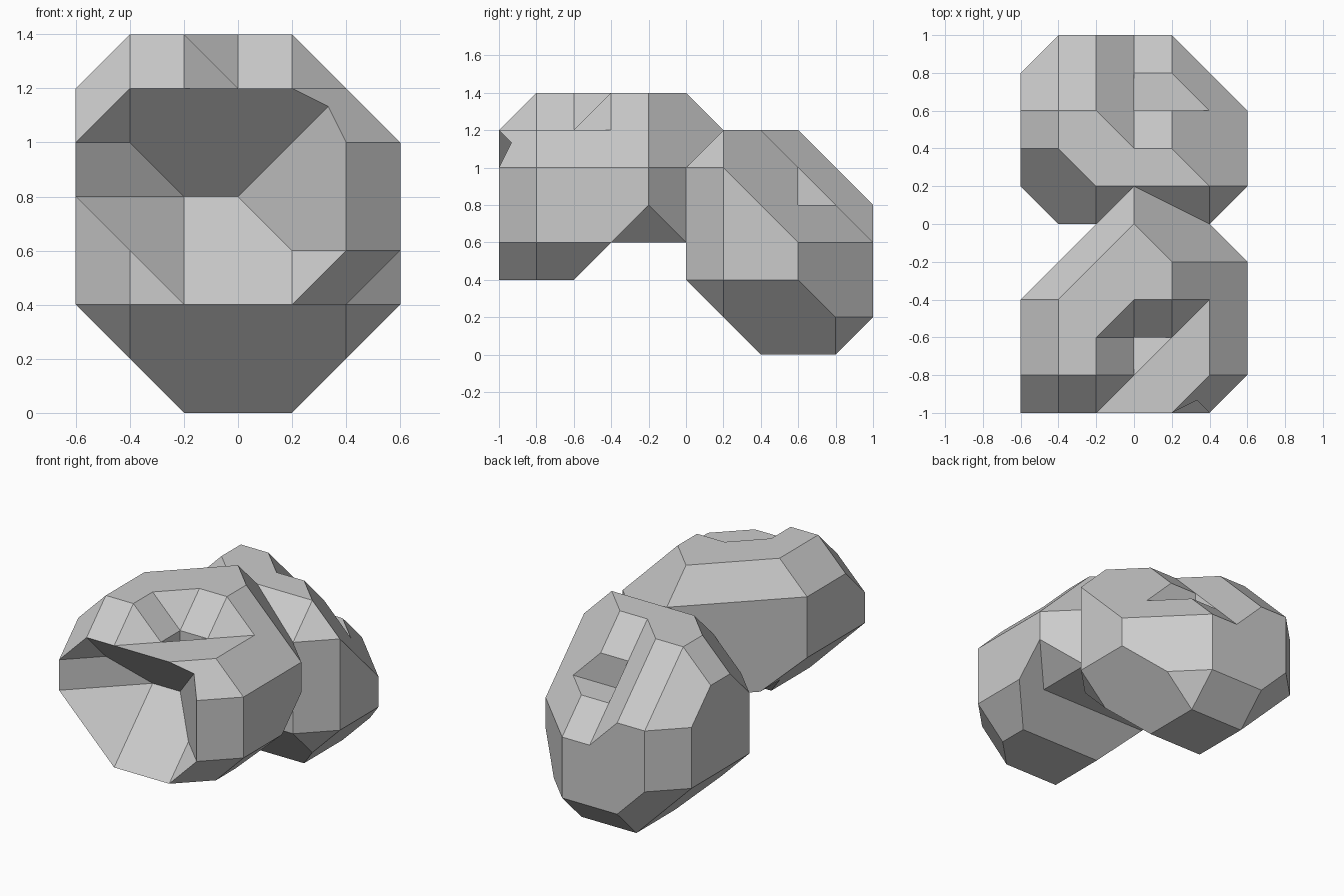
import bpy
import bmesh
from mathutils import Matrix, Vector

UNIT = 0.2   # lattice step

cube = bpy.data.objects.get("Cube")
if cube:
    bpy.data.objects.remove(cube, do_unlink=True)

grey = bpy.data.materials.new("plain grey")
grey.use_nodes = True
grey.diffuse_color = (0.6, 0.6, 0.6, 1)
grey.node_tree.nodes["Principled BSDF"].inputs["Base Color"].default_value = (0.6, 0.6, 0.6, 1)

BOUNDS = [("+x", 9), ("-x", 9), ("+y", 9), ("-y", 9), ("+z", 9), ("-z", 9)]


def direction(text):
    """Turn a text such as +x-y into a plane normal."""
    return Vector([("+" + a in text) - ("-" + a in text) for a in "xyz"])


def block(name, limits):
    """Convex solid bounded by planes, each given as normal text and offset."""
    planes = [(direction(t), d) for t, d in limits + BOUNDS]
    corners = set()
    for i, (n1, d1) in enumerate(planes):
        for j in range(i + 1, len(planes)):
            n2, d2 = planes[j]
            for n3, d3 in planes[j + 1:]:
                m = Matrix((n1, n2, n3))
                if abs(m.determinant()) < 0.5:
                    continue
                p = m.inverted() @ Vector((d1, d2, d3))
                if all(n.dot(p) < d + 0.001 for n, d in planes):
                    corners.add(tuple(round(c, 3) + 0.0 for c in p))
    bm = bmesh.new()
    for c in sorted(corners):
        bm.verts.new(Vector(c) * UNIT)
    bmesh.ops.convex_hull(bm, input=bm.verts[:])
    loose = [v for v in bm.verts if not v.link_faces]
    bmesh.ops.delete(bm, geom=loose, context="VERTS")
    bmesh.ops.dissolve_limit(bm, angle_limit=0.02, verts=bm.verts[:], edges=bm.edges[:])
    bmesh.ops.recalc_face_normals(bm, faces=bm.faces[:])
    mesh = bpy.data.meshes.new(name)
    bm.to_mesh(mesh)
    bm.free()
    mesh.materials.append(grey)
    obj = bpy.data.objects.new(name, mesh)
    bpy.context.collection.objects.link(obj)
    return obj


def combine(obj, tools, operation):
    """Apply a boolean with each tool, then drop the tools."""
    for tool in tools:
        tool.hide_render = True
        mod = obj.modifiers.new("shape", "BOOLEAN")
        mod.operation = operation
        mod.solver = "EXACT"
        mod.object = tool
    bpy.context.view_layer.update()
    graph = bpy.context.evaluated_depsgraph_get()
    mesh = bpy.data.meshes.new_from_object(obj.evaluated_get(graph))
    obj.modifiers.clear()
    obj.data = mesh
    for tool in tools:
        bpy.data.objects.remove(tool, do_unlink=True)


# Front lobe: a bevelled upper mass with a lower chin
front_shell = [
    ("+x", 3), ("-x", 3), ("+z", 7), ("-y", 5),
    ("-x+z", 9), ("+x+z", 8), ("+x+y+z", 7), ("-x+y+z", 7),
    ("-x+y", 1), ("-y+z", 11), ("-x-y+z", 13), ("+x-y+z", 12),
    ("+x-y", 7), ("+x+y", 2), ("+x-y-z", 4), ("-x-z", -1),
]
front_lobe = block("front_lobe", front_shell + [("-z", -3), ("+x-z", -1)])
chin = block("chin", front_shell + [("-z", -2), ("+x-z", 0), ("+y-z", -5)])
combine(front_lobe, [chin], "UNION")

# Mouth hollow, crown step and small pit of the front lobe
mouth = block("mouth_cutter", [
    ("+y", -3), ("-x+y", -2), ("-x+y+z", 3), ("+y+z", 1),
    ("-x+y-z", -6), ("+y-z", -7), ("+x+y-z", -6), ("+x+y", -3),
])
crown_step = block("crown_step_cutter", [
    ("-z", -6), ("-x-z", -6), ("+y-z", -9), ("-x+y-z", -9),
])
crown_corner = block("crown_corner_cutter", [("-z", -6), ("-x+y-z", -10)])
pit = block("pit_cutter", [("-x", 0), ("+y", -3), ("+x-y-z", -2)])
combine(front_lobe, [crown_step, crown_corner, pit, mouth], "DIFFERENCE")

# Back lobe: a tall bevelled mass
back_lobe = block("back_lobe", [
    ("+x", 3), ("-x", 3), ("-y", 0), ("+y", 5), ("-z", 0), ("+z", 6),
    ("-x+z", 8), ("+y+z", 9), ("+x+y+z", 9), ("-x+y+z", 11),
    ("-x-y+z", 6), ("-y+z", 5), ("+x-y+z", 7),
    ("+x+y", 6), ("-x+y", 7), ("+x-y", 2), ("-x-y", 2),
    ("-y-z", -2), ("+y-z", 4), ("+x-z", 1), ("-x-z", 1),
    ("+x-y-z", 0), ("-x-y-z", 0), ("+x+y-z", 5), ("-x+y-z", 5),
])

# Groove and corner notch on the back slope
groove = block("groove_cutter", [("-x-y-z", -8), ("-y-z", -8)])
notch = block("notch_cutter", [("-x", 0), ("-y", -3), ("-z", -4)])
combine(back_lobe, [groove, notch], "DIFFERENCE")
